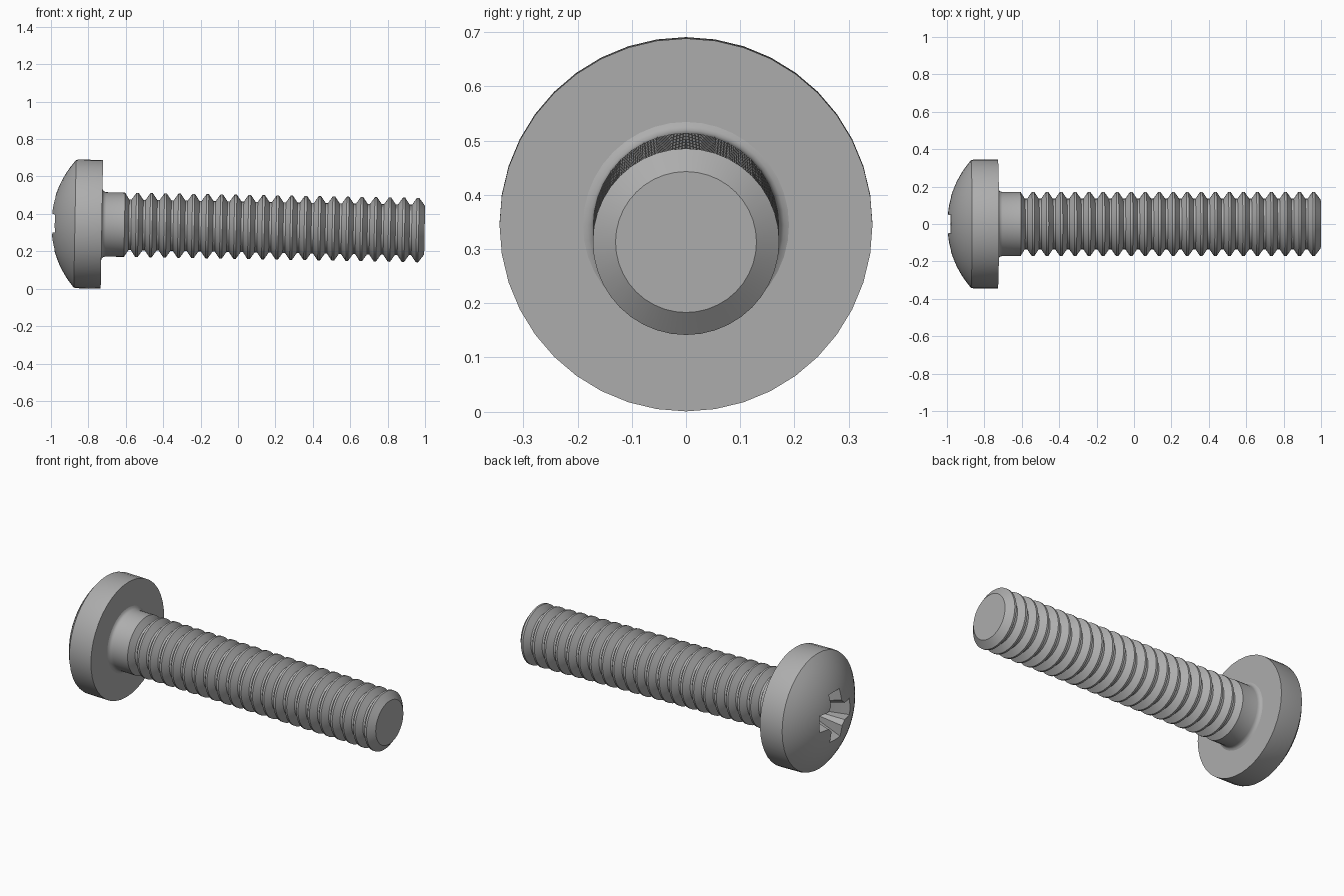
import bpy, bmesh, math
from mathutils import Matrix

cube = bpy.data.objects.get("Cube")
if cube:
    bpy.data.objects.remove(cube, do_unlink=True)

SIDES = 40
TILT = Matrix.Translation((0, 0, 0.331)) @ Matrix.Rotation(0.0183, 4, 'Y')

steel = bpy.data.materials.new("grey_steel")
steel.use_nodes = True
GREY = (0.42, 0.42, 0.42, 1)
steel.diffuse_color = GREY
steel.node_tree.nodes["Principled BSDF"].inputs["Base Color"].default_value = GREY


def make_object(name, bm):
    bmesh.ops.recalc_face_normals(bm, faces=bm.faces)
    mesh = bpy.data.meshes.new(name)
    bm.to_mesh(mesh)
    bm.free()
    mesh.materials.append(steel)
    ob = bpy.data.objects.new(name, mesh)
    bpy.context.collection.objects.link(ob)
    return ob


def loft(name, rings):
    """Skin a list of equal-length point rings and cap both ends."""
    bm = bmesh.new()
    loops = [[bm.verts.new(p) for p in ring] for ring in rings]
    for a, b in zip(loops, loops[1:]):
        for i in range(len(a)):
            j = (i + 1) % len(a)
            bm.faces.new((a[i], a[j], b[j], b[i]))
    bm.faces.new(loops[0])
    bm.faces.new(loops[-1])
    return make_object(name, bm)


def lathe(name, profile):
    """Turn (x, radius) points about the x axis."""
    angles = [2 * math.pi * i / SIDES for i in range(SIDES)]
    return loft(name, [[(x, r * math.sin(a), r * math.cos(a)) for a in angles]
                       for x, r in profile])


def cross_ring(x, length, width, corner):
    """Plus-shaped outline with chamfered inner corners."""
    pts = []
    for k in range(4):
        c, s = math.cos(k * math.pi / 2), math.sin(k * math.pi / 2)
        for u, v in ((corner, -width), (length, -width), (length, width), (corner, width)):
            pts.append((x, u * c - v * s, u * s + v * c))
    return pts


# Domed pan head
DOME_R = 0.5175
profile = []
for i in range(1, 13):
    r = 0.332 * i / 12
    profile.append((-1 + DOME_R - math.sqrt(DOME_R ** 2 - r * r), r))
profile += [(-0.872, 0.341), (-0.86, 0.344), (-0.728, 0.344)]
head = lathe("head", profile)

# Tapered cross recess cut into the head
cutter = loft("recess_cutter", [
    cross_ring(-1.03, 0.148, 0.051, 0.078),
    cross_ring(-0.98, 0.142, 0.049, 0.074),
    cross_ring(-0.86, 0.075, 0.03, 0.045),
    cross_ring(-0.82, 0.012, 0.005, 0.008),
])
cutter.hide_render = True
cut = head.modifiers.new("recess", 'BOOLEAN')
cut.operation = 'DIFFERENCE'
cut.solver = 'EXACT'
cut.object = cutter
bpy.context.view_layer.update()
graph = bpy.context.evaluated_depsgraph_get()
cut_mesh = bpy.data.meshes.new_from_object(head.evaluated_get(graph))
head.modifiers.clear()
head.data = cut_mesh
bpy.data.objects.remove(cutter, do_unlink=True)

# Shank: fillet under the head, plain neck, ring threads, chamfered tip
MAJOR, MINOR, PITCH, FLAT = 0.172, 0.135, 0.075, 0.006
profile = [(-0.745, 0.19), (-0.728, 0.19), (-0.724, 0.181), (-0.717, 0.175),
           (-0.706, MAJOR), (-0.607, MAJOR)]
for i in range(21):
    crest = -0.54 + PITCH * i
    root = crest - PITCH / 2
    profile += [(root - FLAT, MINOR), (root + FLAT, MINOR),
                (crest - FLAT, MAJOR), (crest + FLAT, MAJOR)]
profile.append((0.998, 0.13))
shank = lathe("threaded_shank", profile)

# Smooth shading with sharp edges, then the slight lean of the whole screw
for ob in (head, shank):
    bpy.ops.object.select_all(action='DESELECT')
    ob.select_set(True)
    bpy.context.view_layer.objects.active = ob
    bpy.ops.object.shade_smooth_by_angle(angle=math.radians(30))
    ob.matrix_world = TILT
